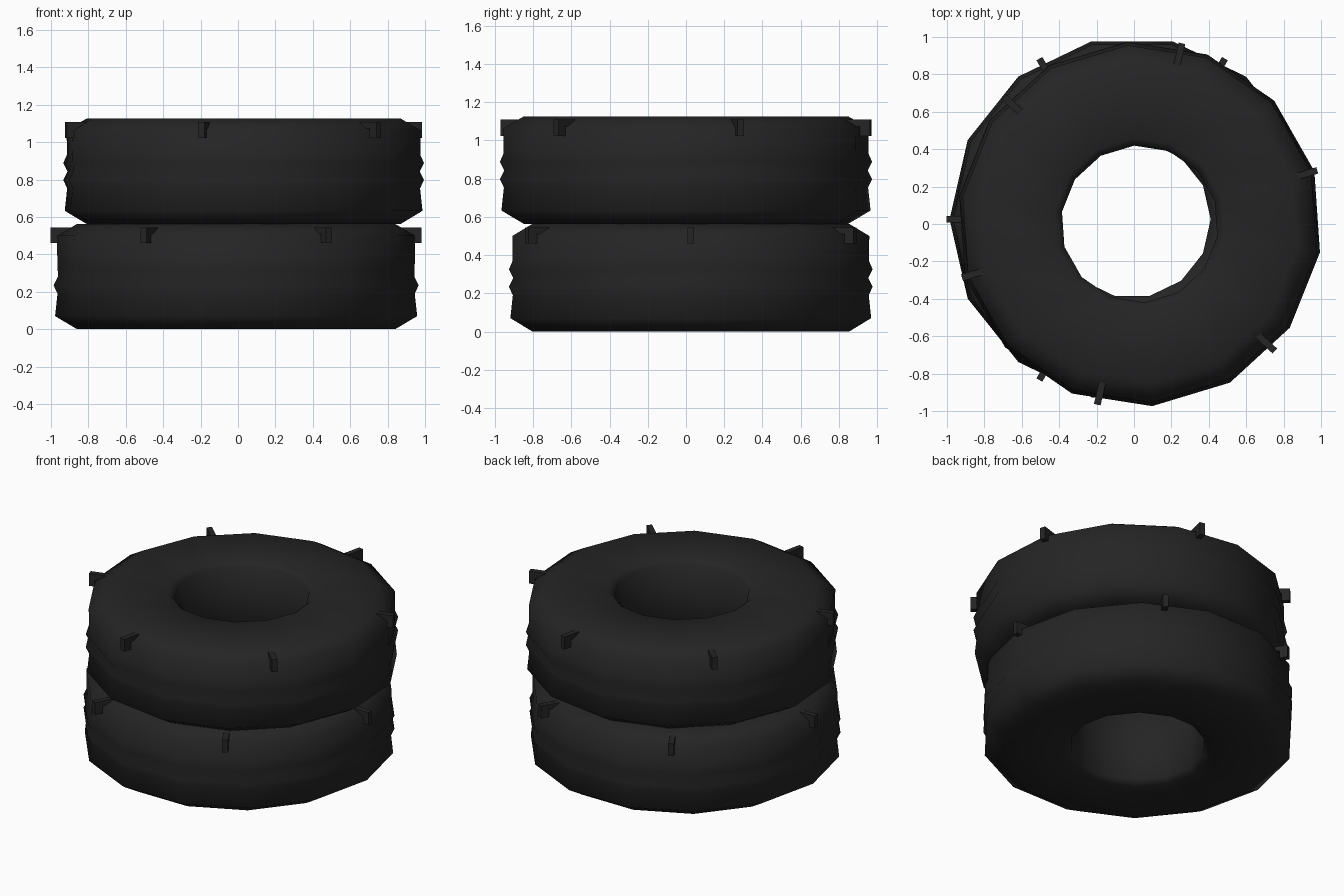
import bpy, bmesh
from math import sin, cos, pi, radians

SIDES = 14
HEIGHT = 0.563

cube = bpy.data.objects.get("Cube")
if cube:
    bpy.data.objects.remove(cube, do_unlink=True)

rubber = bpy.data.materials.new("black_rubber")
rubber.use_nodes = True
colour = (0.018, 0.018, 0.018, 1)
rubber.diffuse_color = colour
shader = rubber.node_tree.nodes["Principled BSDF"]
shader.inputs["Base Color"].default_value = colour
shader.inputs["Roughness"].default_value = 0.9

# Closed tyre cross-section (radius, height), from the inner wall outwards
SECTION = [(0.42, 0.03), (0.46, 0), (0.85, 0), (0.968, 0.07), (0.955, 0.19),
           (0.976, 0.235), (0.953, 0.28), (0.976, 0.325), (0.956, 0.37),
           (0.958, 0.5), (0.85, HEIGHT), (0.46, HEIGHT), (0.42, 0.53)]
UPPER_RIB = 7

# Hooked lug outline (radius, height)
LUG = [(0.87, 0.51), (0.94, 0.51), (0.94, 0.46), (0.992, 0.46),
       (0.992, 0.545), (0.87, 0.545)]
LUG_HALF = 0.018


def make_object(name, bm, place, turn, smooth):
    bmesh.ops.recalc_face_normals(bm, faces=bm.faces)
    for face in bm.faces:
        face.smooth = smooth
    mesh = bpy.data.meshes.new(name)
    bm.to_mesh(mesh)
    bm.free()
    mesh.materials.append(rubber)
    obj = bpy.data.objects.new(name, mesh)
    obj.location = place
    obj.rotation_euler.z = turn
    bpy.context.collection.objects.link(obj)
    return obj


def make_tyre(name, place, turn):
    bm = bmesh.new()
    rings = []
    for i in range(SIDES):
        a = 2 * pi * i / SIDES
        ring = []
        for k, (r, z) in enumerate(SECTION):
            # The upper rib fades out at two opposite places
            if k == UPPER_RIB and i % 7 == 0:
                r = 0.954
            ring.append(bm.verts.new((r * cos(a), r * sin(a), z)))
        rings.append(ring)
    count = len(SECTION)
    for i in range(SIDES):
        a, b = rings[i], rings[(i + 1) % SIDES]
        for k in range(count):
            n = (k + 1) % count
            bm.faces.new((a[k], b[k], b[n], a[n]))
    make_object(name, bm, place, turn, True)


def make_lug(name, place, turn):
    bm = bmesh.new()
    outline = [bm.verts.new((r, -LUG_HALF, z)) for r, z in LUG]
    face = bm.faces.new(outline)
    extruded = bmesh.ops.extrude_face_region(bm, geom=[face])["geom"]
    moved = [v for v in extruded if isinstance(v, bmesh.types.BMVert)]
    bmesh.ops.translate(bm, verts=moved, vec=(0, 2 * LUG_HALF, 0))
    make_object(name, bm, place, turn, False)


# Two stacked tyres, each with six lugs around the upper shoulder
for label, place, turn in (("lower", (-0.01, 0.025, 0), 0),
                           ("upper", (0.03, 0, HEIGHT), radians(16.8))):
    make_tyre(label + "_tyre", place, turn)
    for n in range(6):
        make_lug(f"{label}_lug_{n + 1}", place, turn + n * pi / 3)
